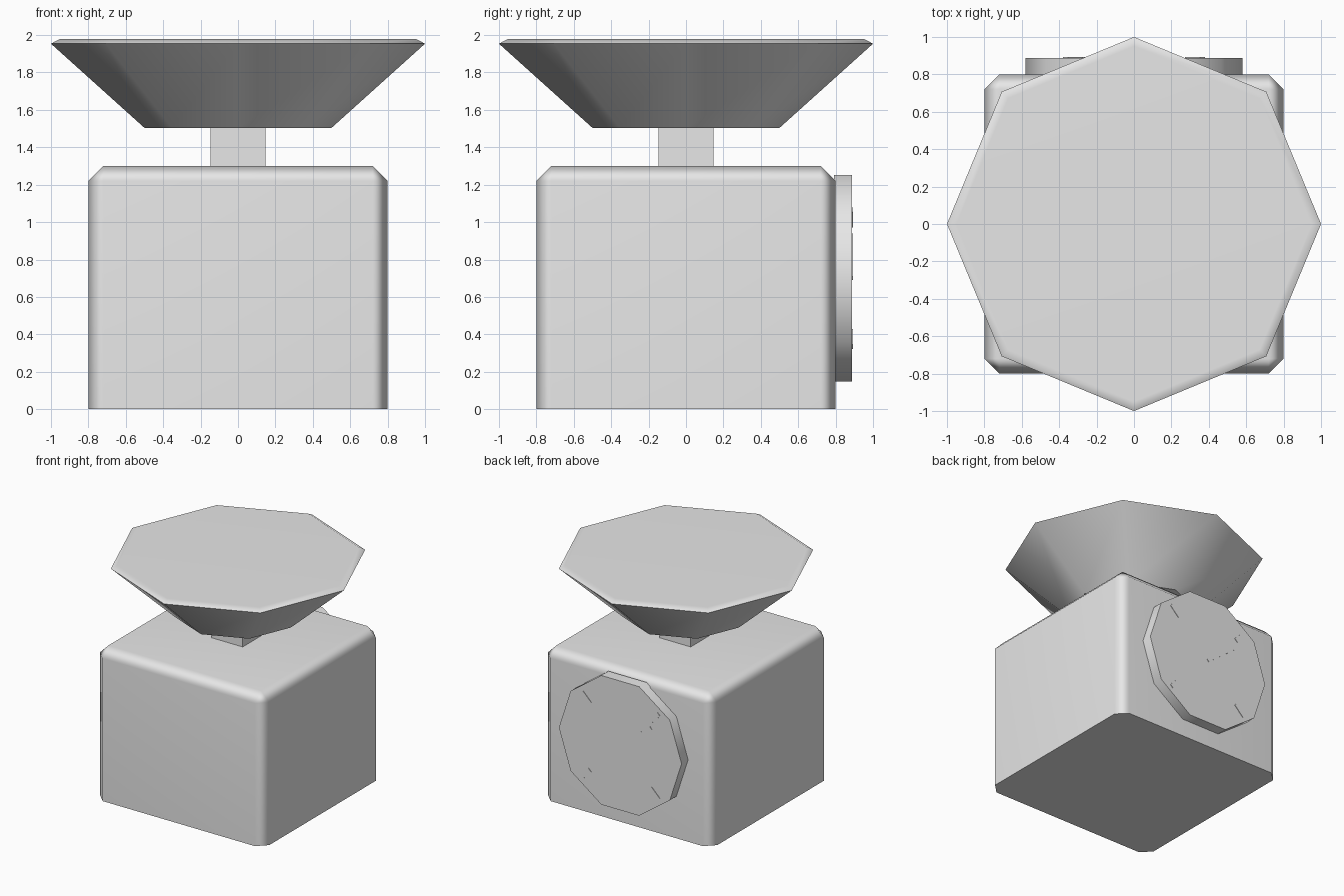
import bpy, bmesh
from math import radians, pi, cos, sin
from mathutils import Matrix

cube = bpy.data.objects.get("Cube")
if cube:
    bpy.data.objects.remove(cube, do_unlink=True)

grey = bpy.data.materials.new("plain grey")
grey.use_nodes = True
grey.diffuse_color = (0.8, 0.8, 0.8, 1)
grey.node_tree.nodes["Principled BSDF"].inputs["Base Color"].default_value = (0.8, 0.8, 0.8, 1)


def finish(name, bm, smooth_angle=None):
    """Turn a bmesh into a named object, optionally smooth with flat large faces."""
    bmesh.ops.recalc_face_normals(bm, faces=bm.faces)
    mesh = bpy.data.meshes.new(name)
    bm.to_mesh(mesh)
    bm.free()
    mesh.materials.append(grey)
    obj = bpy.data.objects.new(name, mesh)
    bpy.context.collection.objects.link(obj)
    if smooth_angle:
        bpy.ops.object.select_all(action='DESELECT')
        obj.select_set(True)
        bpy.context.view_layer.objects.active = obj
        bpy.ops.object.shade_smooth_by_angle(angle=radians(smooth_angle))
        weighted = obj.modifiers.new("weighted_normals", 'WEIGHTED_NORMAL')
        weighted.keep_sharp = True
    return obj


def box(size, matrix):
    bm = bmesh.new()
    bmesh.ops.create_cube(bm, size=1, matrix=matrix @ Matrix.Diagonal((*size, 1)))
    return bm


def lathe(profile, sides):
    """Closed solid from (radius, height) rings, first corner on +x."""
    bm = bmesh.new()
    rings = [[bm.verts.new((r * cos(2 * pi * i / sides), r * sin(2 * pi * i / sides), z))
              for i in range(sides)] for r, z in profile]
    for low, high in zip(rings, rings[1:]):
        for i in range(sides):
            j = (i + 1) % sides
            bm.faces.new((low[i], low[j], high[j], high[i]))
    bm.faces.new(rings[0][::-1])
    bm.faces.new(rings[-1])
    return bm


# Body: block chamfered everywhere except round its base
BODY_H = 1.3
bm = box((1.6, 1.6, BODY_H), Matrix.Translation((0, 0, BODY_H / 2)))
edges = [e for e in bm.edges if max(v.co.z for v in e.verts) > 0.1]
bmesh.ops.bevel(bm, geom=edges, offset=0.08, segments=1, affect='EDGES')
finish("body", bm, 60)

# Stem between body and pan
finish("stem", box((0.295, 0.295, 0.26), Matrix.Translation((0, 0, 1.4))))

# Eight-sided weighing pan with a chamfered rim
finish("pan", lathe([(0.5, 1.504), (1.0, 1.954), (0.95, 1.98)], 8), 40)

# Ten-sided dial on the back; local z points to +y, local x to -x
DIAL_DEPTH = 0.088
to_back = Matrix(((-1, 0, 0, 0), (0, 0, 1, 0.8), (0, 1, 0, 0.7), (0, 0, 0, 1)))
bm = lathe([(0.58, -0.01), (0.58, DIAL_DEPTH)], 10)
bmesh.ops.transform(bm, matrix=to_back, verts=bm.verts)
finish("dial", bm, 40)


def dial_plate(name, angle, radius, length, width):
    """Thin radial plate on the dial, centred at the given radius."""
    place = (to_back @ Matrix.Rotation(radians(angle), 4, 'Z')
             @ Matrix.Translation((radius, 0, DIAL_DEPTH)))
    finish(name, box((length, width, 0.008), place))


# Dial ticks and needle
for n in range(4):
    dial_plate(f"dial_tick_{n + 1}", 45 + 90 * n, 0.46, 0.115, 0.036)
dial_plate("needle", 38, 0.185, 0.37, 0.026)
